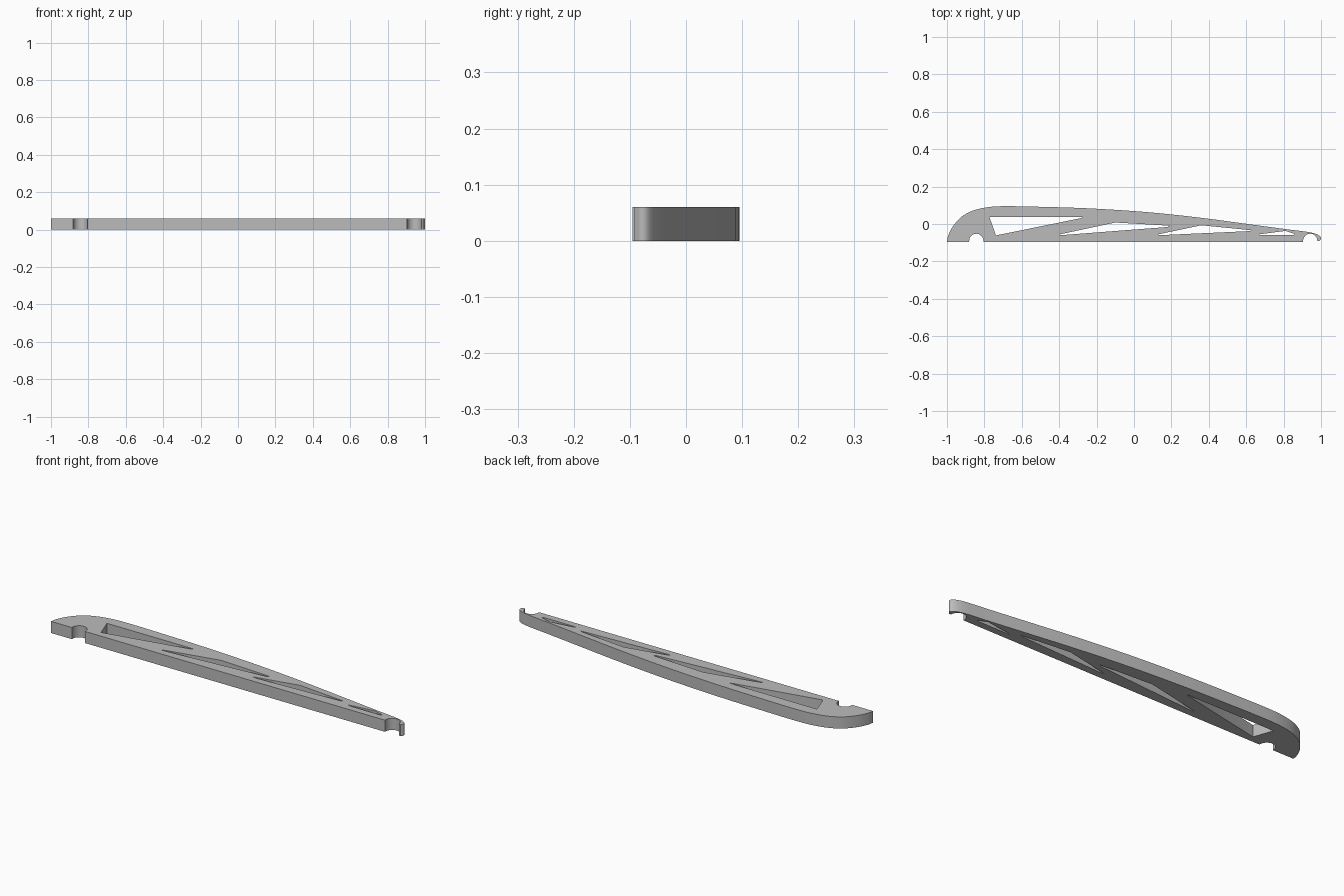
import bpy, bmesh
from math import cos, sin, pi, radians
from mathutils import Vector

cube = bpy.data.objects.get("Cube")
if cube:
    bpy.data.objects.remove(cube)

THICK = 0.06
BASE = -0.095


def smooth_path(points, steps=6):
    """Catmull-Rom curve through the points."""
    p = [Vector(q) for q in points]
    p = [2 * p[0] - p[1]] + p + [2 * p[-1] - p[-2]]
    out = []
    for a, b, c, d in zip(p, p[1:], p[2:], p[3:]):
        for i in range(steps):
            t = i / steps
            out.append(0.5 * (2 * b + (c - a) * t + (2 * a - 5 * b + 4 * c - d) * t ** 2
                              + (3 * b - a - 3 * c + d) * t ** 3))
    return out + [p[-2]]


def notch(cx, r, steps=16):
    """Half-round spar notch in the lower edge, from right to left."""
    return [(cx + r * cos(pi * i / steps), BASE + 0.005 + r * sin(pi * i / steps))
            for i in range(steps + 1)]


def add_loop(curve, points):
    spline = curve.splines.new('POLY')
    spline.points.add(len(points) - 1)
    for pt, q in zip(spline.points, points):
        pt.co = (q[0], q[1], 0, 1)
    spline.use_cyclic_u = True


# Rib outline: curved upper surface, hooked tail, flat lower edge with notches
upper = smooth_path([(-1, BASE), (-0.994, -0.065), (-0.973, -0.02), (-0.93, 0.032),
                     (-0.877, 0.065), (-0.81, 0.085), (-0.71, 0.095), (-0.5, 0.092),
                     (-0.25, 0.084), (0, 0.069), (0.2, 0.051), (0.4, 0.028),
                     (0.6, 0.001), (0.8, -0.026), (0.92, -0.041), (0.97, -0.052),
                     (0.995, -0.066), (1, -0.08), (0.99, -0.092)])
rear, front = notch(0.942, 0.038), notch(-0.843, 0.038)
outline = (upper + rear + [(rear[-1][0], BASE), (front[0][0], BASE)]
           + front + [(front[-1][0], BASE)])

# Lightening holes
holes = [
    [(-0.773, 0.037), (-0.275, 0.037), (-0.285, 0.031), (-0.738, -0.061)],
    [(-0.395, -0.06), (-0.395, -0.055), (-0.1, 0.008), (0.19, -0.009), (0.18, -0.016)],
    [(0.13, -0.06), (0.13, -0.055), (0.36, -0.007), (0.625, -0.033), (0.62, -0.038)],
    [(0.67, -0.06), (0.67, -0.055), (0.81, -0.037), (0.86, -0.054), (0.85, -0.06)],
]
curve = bpy.data.curves.new("wing_rib", 'CURVE')
curve.dimensions = '2D'
curve.fill_mode = 'BOTH'
curve.extrude = THICK / 2
for loop in [outline] + holes:
    add_loop(curve, loop)
rib = bpy.data.objects.new("wing_rib", curve)
bpy.context.collection.objects.link(rib)
rib.location.z = THICK / 2

# Turn the extruded profile into a clean solid
bpy.ops.object.select_all(action='DESELECT')
rib.select_set(True)
bpy.context.view_layer.objects.active = rib
bpy.ops.object.convert(target='MESH')
rib = bpy.context.object
bm = bmesh.new()
bm.from_mesh(rib.data)
bmesh.ops.remove_doubles(bm, verts=bm.verts, dist=0.0001)
bmesh.ops.recalc_face_normals(bm, faces=bm.faces)
bm.to_mesh(rib.data)
bm.free()
bpy.ops.object.shade_smooth_by_angle(angle=radians(30))

# Plain grey material
grey = bpy.data.materials.new("plain_grey")
grey.use_nodes = True
colour = (0.5, 0.5, 0.5, 1)
grey.diffuse_color = colour
grey.node_tree.nodes["Principled BSDF"].inputs["Base Color"].default_value = colour
rib.data.materials.clear()
rib.data.materials.append(grey)
